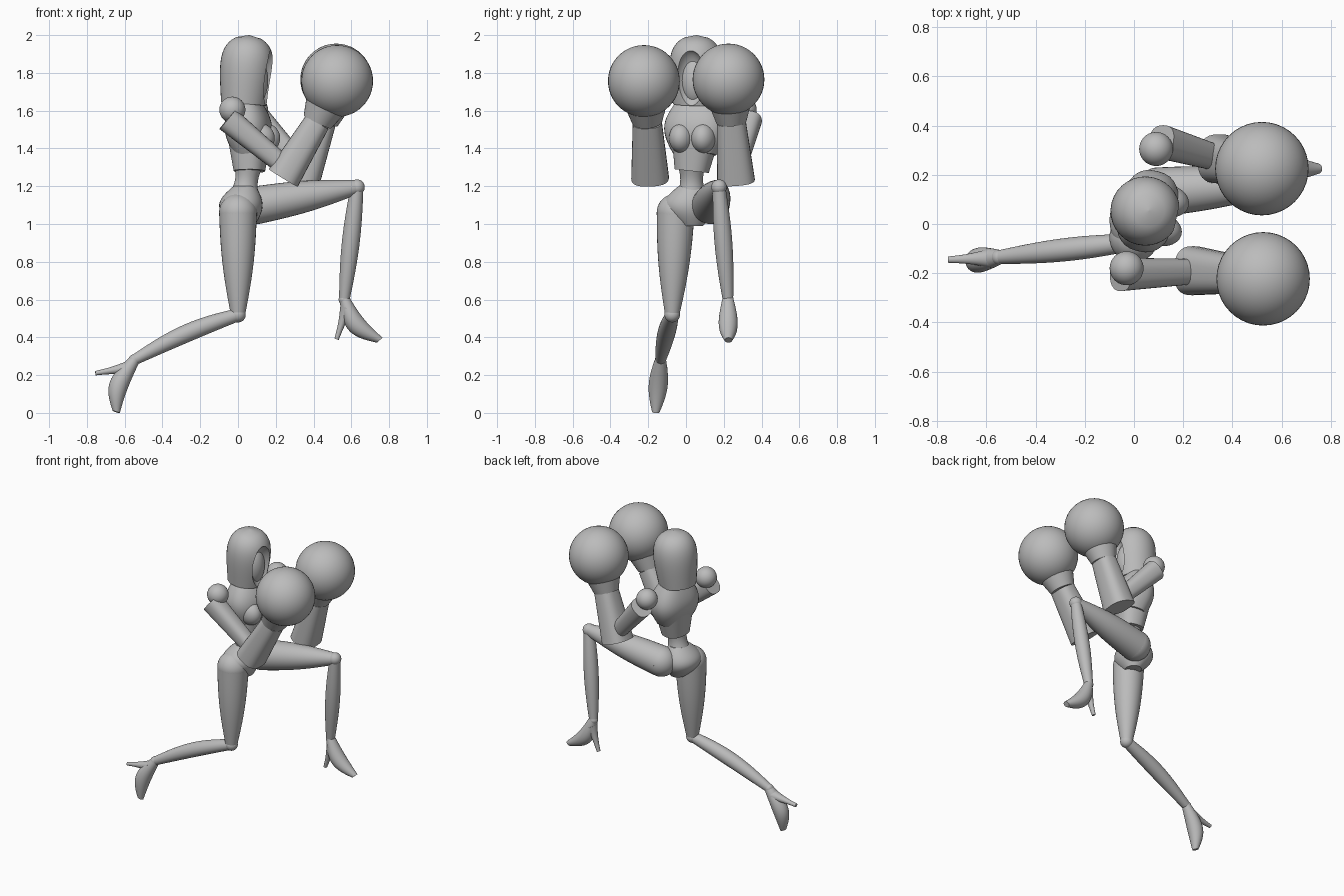
import bpy, bmesh, math
from mathutils import Vector

cube = bpy.data.objects.get("Cube")
if cube:
    bpy.data.objects.remove(cube, do_unlink=True)

grey = bpy.data.materials.new("plain grey")
grey.use_nodes = True
colour = (0.5, 0.5, 0.5, 1)
grey.diffuse_color = colour
grey.node_tree.nodes["Principled BSDF"].inputs["Base Color"].default_value = colour


def shade(part):
    bpy.ops.object.select_all(action='DESELECT')
    part.select_set(True)
    bpy.context.view_layer.objects.active = part
    bpy.ops.object.shade_smooth_by_angle(angle=math.radians(40))


def finish(name, bm):
    bmesh.ops.recalc_face_normals(bm, faces=bm.faces)
    mesh = bpy.data.meshes.new(name)
    bm.to_mesh(mesh)
    bm.free()
    mesh.materials.append(grey)
    part = bpy.data.objects.new(name, mesh)
    bpy.context.collection.objects.link(part)
    shade(part)
    return part


def taper(start, end, bulge=0.0):
    """Radius rule: straight taper plus a swelling in the middle."""
    return lambda t: start + (end - start) * t + bulge * math.sin(math.pi * t)


def limb(name, start, end, radius, flat=1.0, bow=(0, 0, 0), side=(0, 1, 0), power=1.0):
    """Tube from start to end; bow bends its middle, flat thins its depth,
    and a power under one squares off its section."""
    start, end, bow = Vector(start), Vector(end), Vector(bow)
    steps, sides = 24, 32
    axis = (end - start).normalized()
    across = Vector(side)
    across = (across - axis * across.dot(axis)).normalized()
    depth = across.cross(axis) * flat
    bm = bmesh.new()
    rings = []
    for i in range(steps + 1):
        t = i / steps
        centre = start.lerp(end, t) + bow * math.sin(math.pi * t)
        ring = []
        for k in range(sides):
            angle = math.tau * k / sides
            c, s = (math.copysign(abs(w) ** power, w) for w in (math.cos(angle), math.sin(angle)))
            ring.append(bm.verts.new(centre + (across * c + depth * s) * radius(t)))
        rings.append(ring)
    for low, high in zip(rings, rings[1:]):
        for k in range(sides):
            n = (k + 1) % sides
            bm.faces.new((low[k], low[n], high[n], high[k]))
    bm.faces.new(rings[0])
    bm.faces.new(rings[-1])
    return finish(name, bm)


def ball(name, centre, size, yaw=0.0):
    bm = bmesh.new()
    bmesh.ops.create_uvsphere(bm, u_segments=40, v_segments=24, radius=1)
    bmesh.ops.scale(bm, vec=Vector(size), verts=bm.verts)
    part = finish(name, bm)
    part.location = centre
    part.rotation_euler.z = yaw
    return part


def globe(name, centre, radius):
    return ball(name, centre, [radius] * 3)


# The upper body is turned a little toward its right
turn = math.radians(-14)
leftward = Vector((-math.sin(turn), math.cos(turn), 0))

# Hood with a hollowed face opening, face and neck
hood = limb("hood", (0.03, 0.05, 1.635), (0.06, 0.055, 2),
            lambda t: max(0.002, (0.12 + 0.05 * t) * math.sqrt(1 - t ** 4)), side=leftward)
cutter = ball("face_cutter", (0.2, 0.02, 1.76), (0.09, 0.085, 0.165), turn)
opening = hood.modifiers.new("face opening", 'BOOLEAN')
opening.object = cutter
opening.operation = 'DIFFERENCE'
bpy.context.view_layer.objects.active = hood
bpy.ops.object.modifier_apply(modifier=opening.name)
bpy.data.objects.remove(cutter, do_unlink=True)
shade(hood)
ball("face", (0.085, 0.045, 1.76), (0.075, 0.075, 0.13), turn)
limb("neck", (0.045, 0.055, 1.58), (0.045, 0.05, 1.68), taper(0.065, 0.055))

# Torso: ribs, chest plate, bust and waist
limb("ribs", (0.06, 0.03, 1.28), (0.06, 0.05, 1.46), taper(0.09, 0.125),
     flat=0.9, side=leftward, power=0.85)
limb("chest_plate", (0.07, 0.045, 1.37), (0.04, 0.06, 1.645), taper(0.115, 0.11, 0.055),
     flat=0.7, side=leftward, power=0.8)
for label, way in (("left", 1), ("right", -1)):
    ball(label + "_bust", Vector((0.125, 0.035, 1.455)) + leftward * way * 0.06,
         (0.085, 0.065, 0.08), turn)
limb("waist", (0.035, 0.03, 1.16), (0.055, 0.03, 1.3), taper(0.075, 0.07, -0.012))

# Pelvis
limb("pelvis", (0.035, 0.03, 0.99), (0.035, 0.03, 1.2), taper(0.06, 0.07, 0.07),
     flat=0.85, bow=(-0.02, -0.015, 0))

# Legs: the right one trails, the left one is raised with a bent knee
legs = {
    "right": dict(hip=(0, -0.055, 1.06), knee=(0, -0.073, 0.52), ankle=(-0.55, -0.135, 0.28),
                  toe=(-0.645, -0.16, 0.005), heel=(-0.755, -0.145, 0.21),
                  calf_bow=(0, 0, 0.02), foot_bow=(-0.035, 0, 0)),
    "left": dict(hip=(0.1, 0.13, 1.1), knee=(0.63, 0.175, 1.195), ankle=(0.563, 0.222, 0.6),
                 toe=(0.75, 0.225, 0.385), heel=(0.522, 0.224, 0.39),
                 calf_bow=(0, 0, 0), foot_bow=(-0.03, 0, -0.025)),
}
for label, leg in legs.items():
    hip, knee, ankle, toe, heel = (Vector(leg[k]) for k in ("hip", "knee", "ankle", "toe", "heel"))
    globe(label + "_hip", hip, 0.1)
    limb(label + "_thigh", hip, knee, taper(0.1, 0.038, 0.013))
    globe(label + "_knee", knee, 0.041)
    limb(label + "_shin", knee, ankle, taper(0.034, 0.028, 0.016), bow=leg["calf_bow"])
    globe(label + "_ankle", ankle, 0.03)
    limb(label + "_foot", ankle, toe, taper(0.03, 0.02, 0.025), bow=leg["foot_bow"])
    instep = ankle.lerp(toe, 0.15) + Vector(leg["foot_bow"]) / 2
    limb(label + "_heel", instep, heel, taper(0.04, 0.013, -0.005), flat=0.9)

# Arms: shoulder ball, flared upper arm, boxy forearm, cuff and round glove
arms = {
    "right": ((-0.03, -0.18, 1.605), (-0.055, -0.205, 1.555), (0.24, -0.19, 1.245),
              (0.42, -0.205, 1.54), (0.525, -0.223, 1.757)),
    "left": ((0.09, 0.305, 1.605), (0.11, 0.335, 1.555), (0.345, 0.265, 1.23),
             (0.45, 0.24, 1.54), (0.52, 0.225, 1.765)),
}
for label, joints in arms.items():
    shoulder, top, elbow, wrist, fist = map(Vector, joints)
    globe(label + "_shoulder", shoulder, 0.069)
    limb(label + "_upper_arm", top, elbow.lerp(wrist, 0.15), taper(0.068, 0.05), power=0.8)
    limb(label + "_forearm", elbow, wrist, taper(0.1, 0.077), flat=0.9, power=0.75)
    limb(label + "_cuff", wrist, wrist.lerp(fist, 0.4), taper(0.08, 0.11))
    globe(label + "_glove", fist, 0.19)
